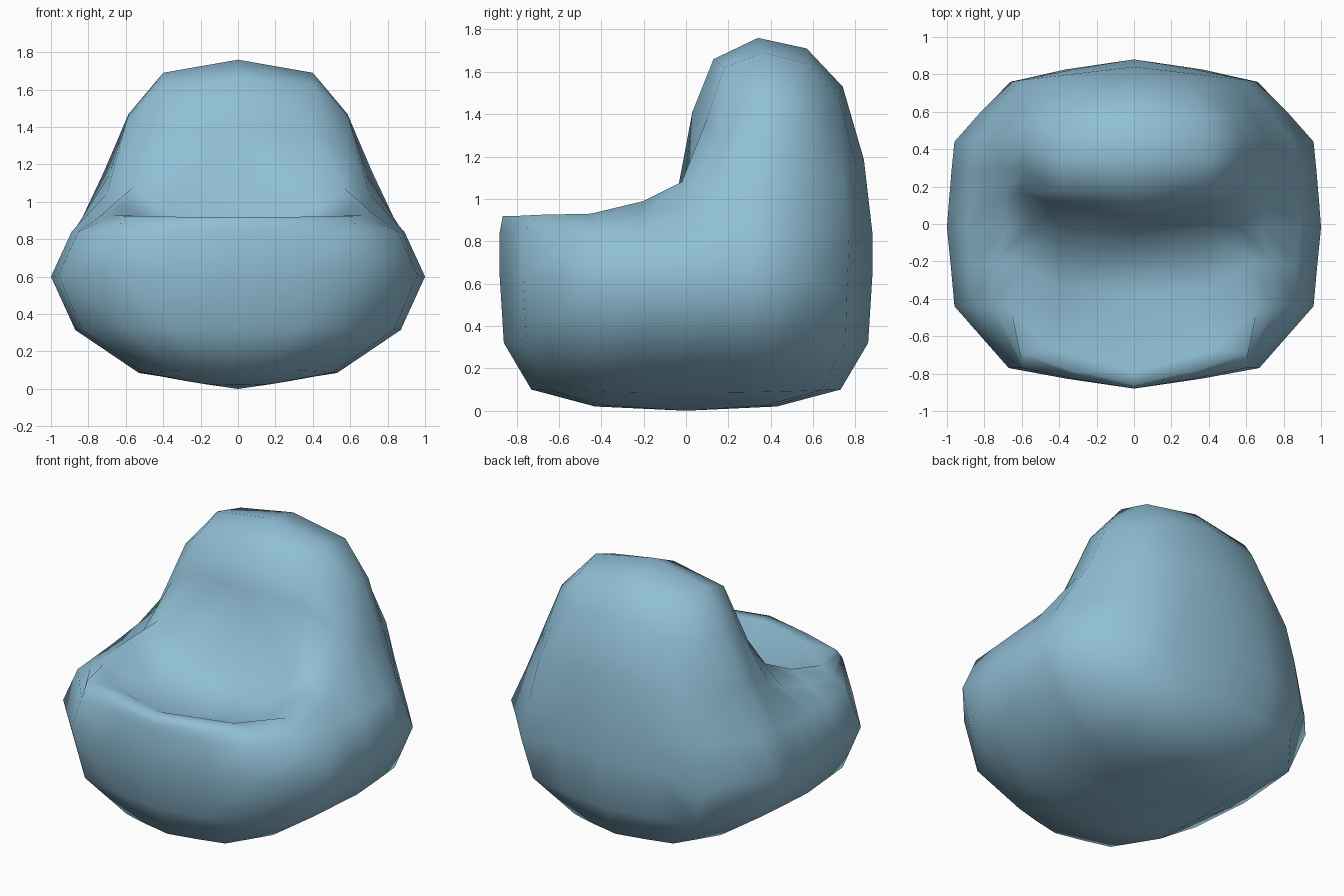
import bpy, bmesh
from mathutils import Vector

if "Cube" in bpy.data.objects:
    bpy.data.objects.remove(bpy.data.objects["Cube"])

# Soft blue fabric
fabric = bpy.data.materials.new("soft_blue_fabric")
fabric.diffuse_color = (0.28, 0.52, 0.67, 1)
fabric.use_nodes = True
fabric.node_tree.nodes["Principled BSDF"].inputs["Base Color"].default_value = fabric.diffuse_color

# Faceted plan outline, front to back along the right half
PLAN = [(0, -1), (.36, -.94), (.67, -.875), (.96, -.5), (.98, -.25), (1, -.02), (.99, .13),
        (.975, .33), (.96, .5), (.82, .68), (.67, .875), (.36, .94), (0, 1)]

# Lower body rings: half width, half depth, height at the side, height at the ends
RINGS = [(.27, .43, .045, .02), (.53, .73, .085, .10), (.87, .86, .315, .32),
         (1.0, .88, .60, .64), (.89, .88, .84, .84)]

# Seat and backrest rows, front to back: rim point, middle point, centre point
ROWS = [
    [(.61, -.69, .925), (.32, -.79, .92), (0, -.865, .92)],  # front lip
    [(.66, -.45, .93), (.44, -.67, .92), (0, -.79, .92)],    # inner lip
    [(.62, -.20, .99), (.40, -.34, .81), (0, -.38, .75)],    # seat hollow
    [(.56, -.02, 1.08), (.40, -.02, .95), (0, -.07, .88)],   # foot of backrest
    [(.60, .17, 1.25), (.40, .10, 1.38), (0, .03, 1.41)],    # backrest front
    [(.59, .30, 1.45), (.40, .18, 1.62), (0, .13, 1.66)],
    [(.585, .45, 1.47), (.40, .36, 1.69), (0, .34, 1.76)],   # crown
    [(.54, .58, 1.42), (.38, .57, 1.64), (0, .57, 1.71)],
    [(.51, .66, 1.30), (.31, .72, 1.48), (0, .74, 1.53)],    # back edge
]

bm = bmesh.new()

# Lower body
levels = []
for hx, hy, zs, ze in RINGS:
    levels.append([bm.verts.new((hx * x, hy * y, zs + (ze - zs) * y * y)) for x, y in PLAN])
levels[3][10].co = (.66, .76, .55)  # lower back corner

# Seat grid, whose border is the top ring of the body
grid = [[bm.verts.new(p) for p in row] for row in ROWS]
rim = grid[0][::-1] + [row[0] for row in grid[1:-1]] + grid[-1]

# Ring between body and rim: swollen at the back, pinched beside the backrest
middle = []
for a, b in zip(levels[-1], rim):
    p = (a.co + b.co) / 2
    if p.y > .6:
        p.y += .03
    elif -.05 < p.y < .4:
        p.x -= .04
    middle.append(bm.verts.new(p))
levels += [middle, rim]


def skin(strips):
    for a, b in zip(strips, strips[1:]):
        for i in range(len(a) - 1):
            bm.faces.new((a[i], a[i + 1], b[i + 1], b[i]))


skin(levels)
skin(grid)

# Underside
pole = bm.verts.new((0, 0, 0))
for a, b in zip(levels[0], levels[0][1:]):
    bm.faces.new((pole, b, a))

# Mirror the half across x = 0
geom = bm.verts[:] + bm.edges[:] + bm.faces[:]
bmesh.ops.mirror(bm, geom=geom, axis='X', merge_dist=.0005)
bmesh.ops.remove_doubles(bm, verts=bm.verts[:], dist=.0005)
bmesh.ops.recalc_face_normals(bm, faces=bm.faces[:])
for f in bm.faces:
    f.smooth = True

mesh = bpy.data.meshes.new("beanbag_chair")
bm.to_mesh(mesh)
bm.free()
mesh.materials.append(fabric)
chair = bpy.data.objects.new("beanbag_chair", mesh)
bpy.context.collection.objects.link(chair)
